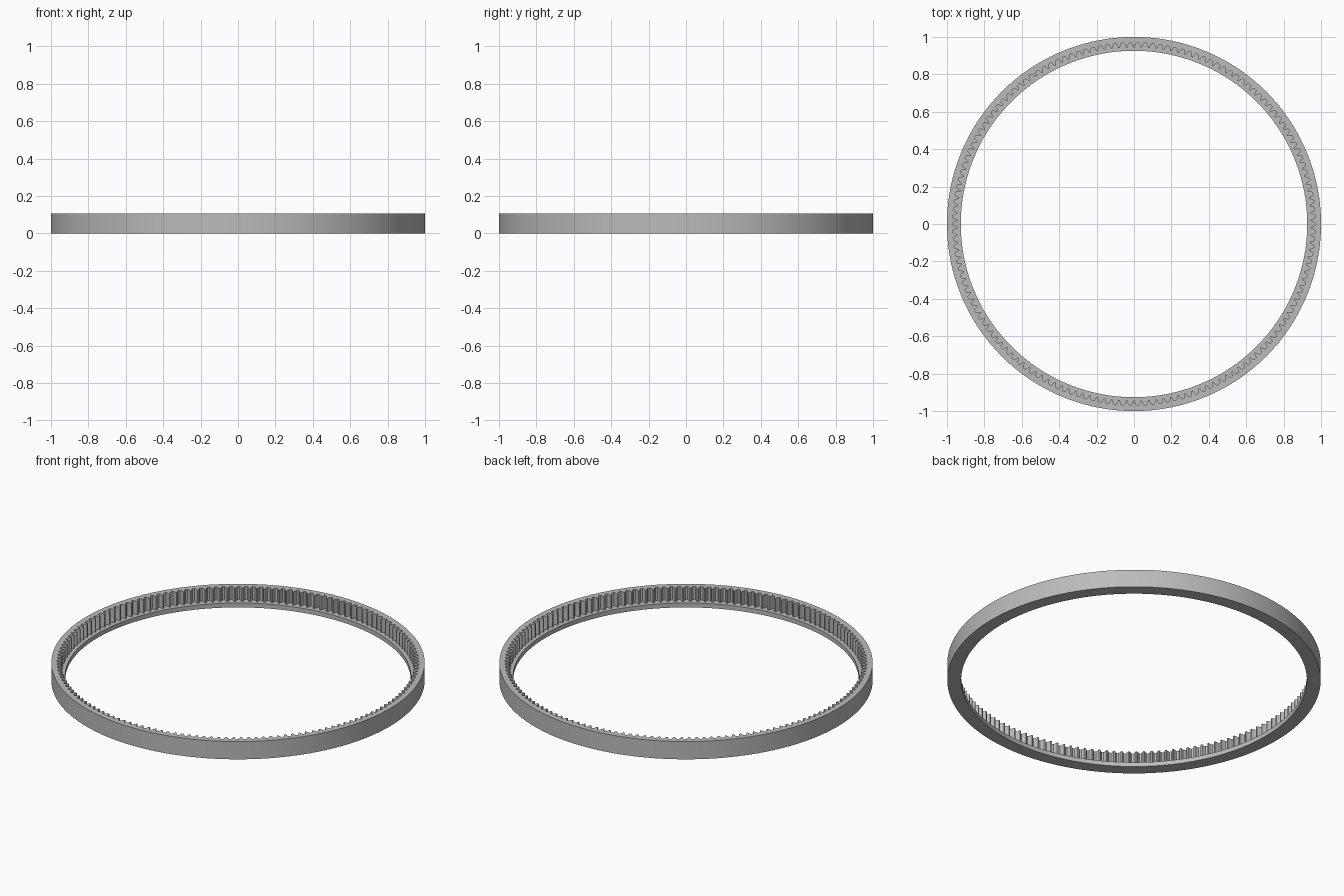
import bpy, bmesh
from math import cos, sin, pi, radians

cube = bpy.data.objects.get("Cube")
if cube:
    bpy.data.objects.remove(cube)

TEETH = 150
HEIGHT, LIP_TOP = 0.105, 0.026
OUTER, LIP = 1.0, 0.926
ROOT, TIP = 0.969, 0.945

# one tooth: (fraction of the pitch, depth from root to tip)
TOOTH = [(0.0, 0), (0.14, 0), (0.22, 0.15), (0.31, 0.55), (0.41, 1),
         (0.59, 1), (0.69, 0.55), (0.78, 0.15), (0.86, 0)]


def toothed(depth):
    return ROOT + (TIP - ROOT) * depth


# cross-section of the ring, as (radius rule, height)
section = [
    (lambda d: OUTER, 0),
    (lambda d: OUTER, HEIGHT),
    (toothed, HEIGHT),
    (toothed, LIP_TOP),
    (lambda d: LIP, LIP_TOP),
    (lambda d: LIP, 0),
]

bm = bmesh.new()
loops = []
for radius, z in section:
    loop = []
    for i in range(TEETH):
        for t, depth in TOOTH:
            a = 2 * pi * (i + t - 0.5) / TEETH + pi / 2
            r = radius(depth)
            loop.append(bm.verts.new((r * cos(a), r * sin(a), z)))
    loops.append(loop)

# skin neighbouring loops, closing the section
n = len(loops[0])
for k, low in enumerate(loops):
    high = loops[(k + 1) % len(loops)]
    for i in range(n):
        j = (i + 1) % n
        bm.faces.new((low[i], low[j], high[j], high[i]))
bmesh.ops.recalc_face_normals(bm, faces=bm.faces)

mesh = bpy.data.meshes.new("internal_gear_ring")
bm.to_mesh(mesh)
bm.free()
ring = bpy.data.objects.new("internal_gear_ring", mesh)
bpy.context.collection.objects.link(ring)

# grey metal
grey = bpy.data.materials.new("grey")
grey.use_nodes = True
colour = (0.5, 0.5, 0.5, 1)
grey.diffuse_color = colour
grey.node_tree.nodes["Principled BSDF"].inputs["Base Color"].default_value = colour
mesh.materials.append(grey)

bpy.context.view_layer.objects.active = ring
ring.select_set(True)
bpy.ops.object.shade_smooth_by_angle(angle=radians(25))
